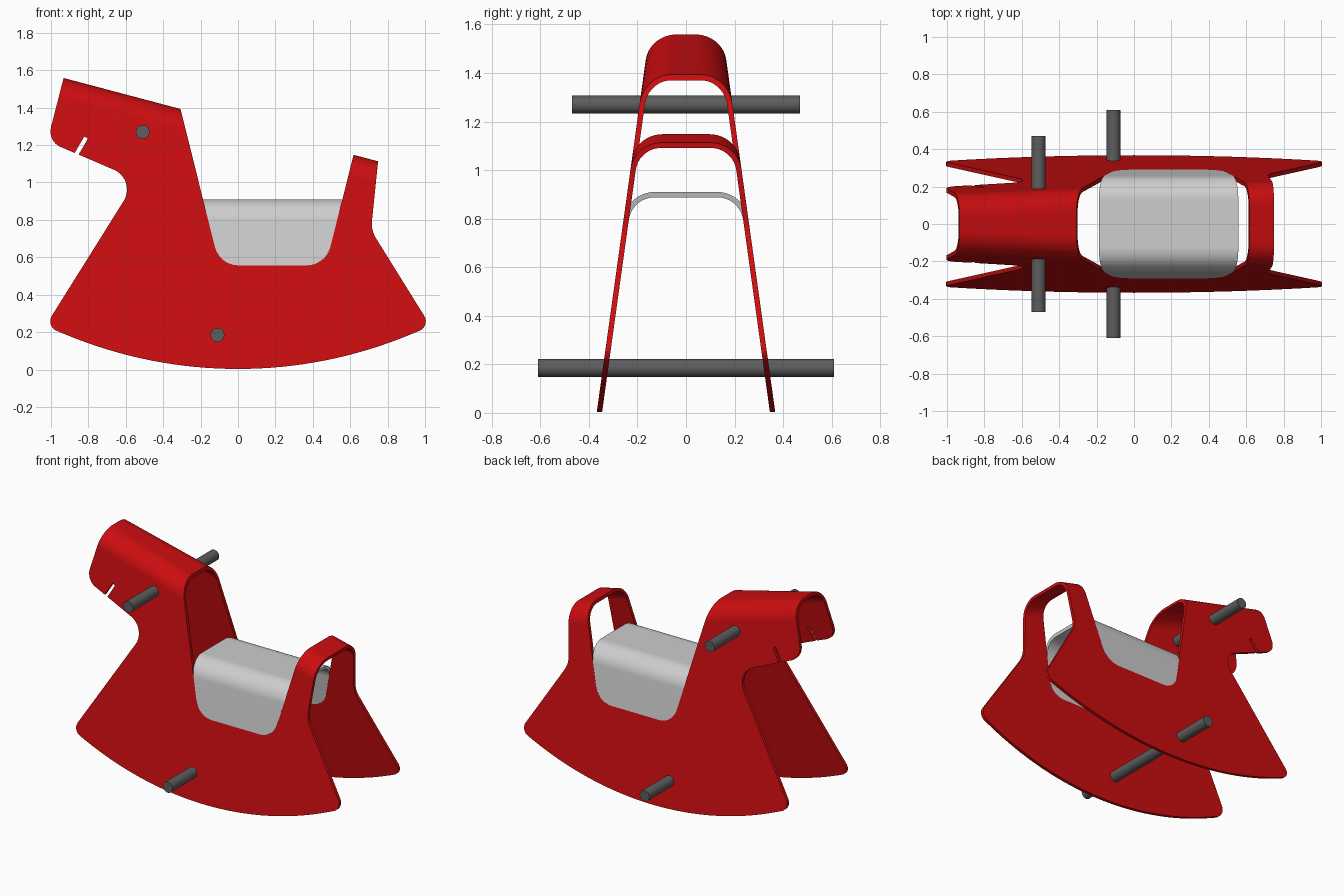
import bpy
import bmesh
from math import sin, sqrt
from mathutils import Vector

cube = bpy.data.objects.get("Cube")
if cube:
    bpy.data.objects.remove(cube)

THICK = 0.022   # sheet thickness
LEAN = 0.139    # inward lean of the sides per unit of height


def material(name, rgb, rough=0.5):
    m = bpy.data.materials.new(name)
    m.use_nodes = True
    m.diffuse_color = (*rgb, 1)
    bsdf = m.node_tree.nodes["Principled BSDF"]
    bsdf.inputs["Base Color"].default_value = (*rgb, 1)
    bsdf.inputs["Roughness"].default_value = rough
    return m


red = material("red_sheet", (0.6, 0.004, 0.005))
pale = material("pale_grey_seat", (0.62, 0.61, 0.61))
dark = material("dark_grey_bar", (0.11, 0.11, 0.11))


def rounded(corners, steps=12, closed=True):
    """Round each (a, b, radius) corner of an outline."""
    pts, n = [], len(corners)
    for i, (a, b, r) in enumerate(corners):
        p = Vector((a, b))
        if r == 0 or (not closed and i in (0, n - 1)):
            pts.append(p)
            continue
        d1 = (Vector(corners[i - 1][:2]) - p).normalized()
        d2 = (Vector(corners[(i + 1) % n][:2]) - p).normalized()
        half = d1.angle(d2) / 2
        centre = p + (d1 + d2).normalized() * (r / sin(half))
        reach = sqrt((r / sin(half)) ** 2 - r * r)
        u, v = p + d1 * reach - centre, p + d2 * reach - centre
        w = u.angle(v)
        for k in range(steps + 1):
            f = k / steps
            pts.append(centre + (u * sin((1 - f) * w) + v * sin(f * w)) / sin(w))
    return pts


def loft(name, ring_a, ring_b, mat=None):
    """Solid between two matching rings."""
    bm = bmesh.new()
    a = [bm.verts.new(p) for p in ring_a]
    b = [bm.verts.new(p) for p in ring_b]
    bm.faces.new(a)
    bm.faces.new(b[::-1])
    for i in range(len(a)):
        j = (i + 1) % len(a)
        bm.faces.new((a[j], a[i], b[i], b[j]))
    bmesh.ops.recalc_face_normals(bm, faces=bm.faces)
    mesh = bpy.data.meshes.new(name)
    bm.to_mesh(mesh)
    bm.free()
    obj = bpy.data.objects.new(name, mesh)
    bpy.context.collection.objects.link(obj)
    if mat:
        mesh.materials.append(mat)
    return obj


def arch(x, top, radius=0.13, bottom=-0.1):
    """Cross-section of the bent sheet at x: outer arch, then inner arch back."""
    def path(inset):
        def side(z):
            return 0.368 - inset - LEAN * z
        t, r = top - inset, radius - inset
        return rounded([(-side(bottom), bottom, 0), (-side(t), t, r),
                        (side(t), t, r), (side(bottom), bottom, 0)], closed=False)
    return [(x, y, z) for y, z in path(0) + path(THICK)[::-1]]


def cut_sheet(name, top_left, top_right, outline, mat):
    """Bent sheet trimmed to a side outline."""
    sheet = loft(name, arch(-1.2, top_left), arch(1.2, top_right), mat)
    cutter = loft(name + "_cutter", [(p.x, -1, p.y) for p in outline],
                  [(p.x, 1, p.y) for p in outline], mat)
    mod = sheet.modifiers.new("trim", 'BOOLEAN')
    mod.operation, mod.solver, mod.object = 'INTERSECT', 'EXACT', cutter
    select(sheet)
    bpy.ops.object.modifier_apply(modifier=mod.name)
    bpy.data.objects.remove(cutter)
    smooth(sheet)
    return sheet


def select(obj):
    bpy.ops.object.select_all(action='DESELECT')
    obj.select_set(True)
    bpy.context.view_layer.objects.active = obj


def smooth(obj):
    select(obj)
    bpy.ops.object.shade_smooth_by_angle(angle=0.5)
    obj.modifiers.new("even_normals", 'WEIGHTED_NORMAL').keep_sharp = True


# Ridge line shared by head and tail handle
def ridge(x):
    return 1.558 - 0.265 * (x + 0.93)


# Rocker curve along the bottom
R = 2.4
rocker = [(x, 0.003 + R - sqrt(R * R - x * x), 0)
          for x in [0.93 - 1.86 * i / 32 for i in range(33)]]

# Body: head, neck, saddle notch, tail handle, rocker, throat, chin with mouth slit
notch = [(-0.099, 0.557, 0.13), (0.469, 0.557, 0.13)]
body_outline = rounded(
    [(-0.93, ridge(-0.93), 0), (-0.31, ridge(-0.31), 0)] + notch
    + [(0.62, ridge(0.62), 0), (0.75, ridge(0.75), 0),
       (0.711, 0.745, 0.15), (1.03, 0.232, 0.055)]
    + rocker
    + [(-1.03, 0.232, 0.055), (-0.54, 1.015, 0.115),
       (-0.852, 1.149, 0), (-0.803, 1.234, 0), (-0.822, 1.246, 0),
       (-0.873, 1.158, 0), (-1.02, 1.22, 0.09)])

# The outline is trimmed just above the ridge so only the sheet sets the top
for p in body_outline:
    if abs(p.y - ridge(p.x)) < 0.001:
        p.y += 0.01
cut_sheet("body", ridge(-1.2), ridge(1.2), body_outline, red)

# Seat: second bent sheet filling the notch
seat_outline = rounded([(-0.213, 1.01, 0)] + notch + [(0.583, 1.01, 0)])
cut_sheet("seat", 0.91, 0.91, seat_outline, pale)

# Hand grip and foot rest bars
for name, x, z, half in (("hand_grip", -0.51, 1.27, 0.47),
                         ("foot_rest", -0.11, 0.185, 0.61)):
    bpy.ops.mesh.primitive_cylinder_add(vertices=32, radius=0.037, depth=2 * half,
                                        location=(x, 0, z), rotation=(1.570796, 0, 0))
    bar = bpy.context.object
    bar.name = name
    bar.data.materials.append(dark)
    smooth(bar)
